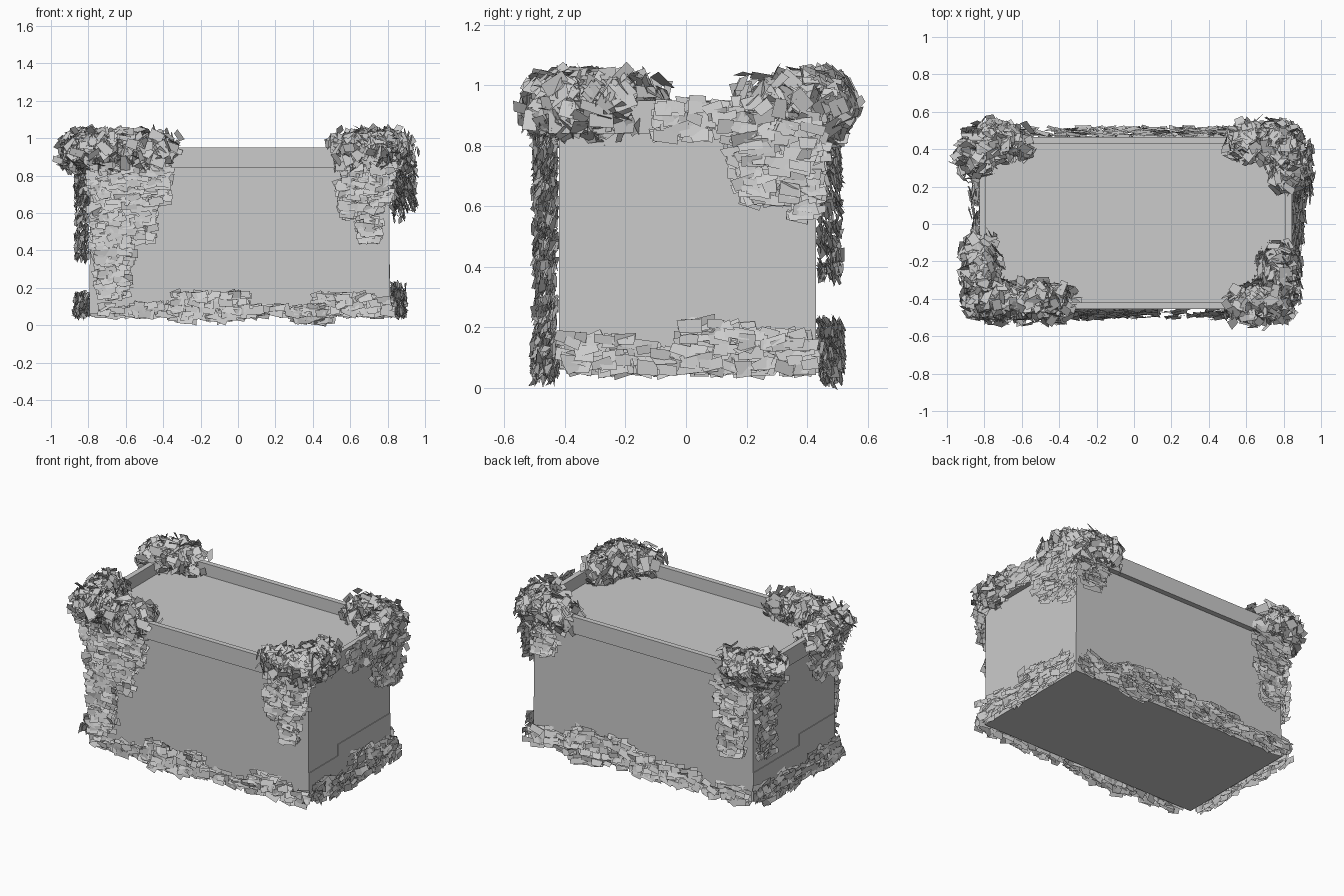
import bpy, bmesh, math, random
from mathutils import Vector

random.seed(7)
rnd = random.uniform

if "Cube" in bpy.data.objects:
    bpy.data.objects.remove(bpy.data.objects["Cube"])

stone = bpy.data.materials.new("plain grey")
stone.use_nodes = True
GREY = (0.6, 0.6, 0.6, 1)
stone.diffuse_color = GREY
stone.node_tree.nodes["Principled BSDF"].inputs["Base Color"].default_value = GREY


def finish(bm, name):
    mesh = bpy.data.meshes.new(name)
    bm.to_mesh(mesh)
    bm.free()
    mesh.materials.append(stone)
    obj = bpy.data.objects.new(name, mesh)
    bpy.context.collection.objects.link(obj)
    return obj


def add_box(bm, x0, x1, y0, y1, z0, z1):
    verts = bmesh.ops.create_cube(bm, size=1)["verts"]
    for v in verts:
        v.co = ((x0 + x1) / 2 + v.co.x * (x1 - x0),
                (y0 + y1) / 2 + v.co.y * (y1 - y0),
                (z0 + z1) / 2 + v.co.z * (z1 - z0))


# Building block
X0, X1, Y0, Y1 = -0.79, 0.81, -0.42, 0.43
BASE, EAVE, TOP, LIP = 0.06, 0.84, 0.95, 0.035
bm = bmesh.new()
add_box(bm, X0, X1, Y0, Y1, BASE, EAVE + 0.03)
finish(bm, "building_body")

# Parapet around the roof
bm = bmesh.new()
for y0, y1 in ((Y0 - LIP, Y0), (Y1, Y1 + LIP)):
    add_box(bm, X0 - LIP, X1 + LIP, y0, y1, EAVE, TOP)
for x0, x1 in ((X0 - LIP, X0), (X1, X1 + LIP)):
    add_box(bm, x0, x1, Y0, Y1, EAVE, TOP)
finish(bm, "roof_parapet")

# Stepped plinth plates on the short sides
bm = bmesh.new()
for x0, x1 in ((X0 - 0.004, X0), (X1, X1 + 0.004)):
    low, high = ((Y0, -0.12), (-0.12, Y1)) if x0 > 0 else ((-0.05, Y1), (Y0, -0.05))
    add_box(bm, x0, x1, *low, BASE, 0.25)
    add_box(bm, x0, x1, *high, BASE, 0.325)
finish(bm, "side_plinths")


# Leaves: four-sided blades lying across a given direction
def jitter(amount):
    return Vector((rnd(-1, 1), rnd(-1, 1), rnd(-1, 1))) * amount


def add_leaf(bm, pos, normal, length, width, along):
    n = normal.normalized()
    u = (along - n * along.dot(n)).normalized()
    v = n.cross(u)
    corners = ((-1, -1), (1, -0.8), (0.9, 1), (-1, 0.9))
    bm.faces.new([bm.verts.new(pos + u * a * length / 2 + v * b * width / 2
                               + jitter(0.006)) for a, b in corners])


def bush(name, points, radius, count):
    """Shaggy mound of leaves following a bent path."""
    bm = bmesh.new()
    pts = [Vector(p) for p in points]
    lengths = [(b - a).length for a, b in zip(pts, pts[1:])]
    for _ in range(count):
        i = random.choices(range(len(lengths)), lengths)[0]
        core = pts[i].lerp(pts[i + 1], rnd(0, 1))
        out = jitter(1).normalized()
        pos = core + out * radius * rnd(0.6, 1)
        add_leaf(bm, pos, out + jitter(0.7), rnd(0.05, 0.09), rnd(0.03, 0.06), jitter(1))
    finish(bm, name)


# Wall frames: point on wall from position along it, and outward direction
WALLS = {
    "front": (lambda u, d: (u, Y0 - d), Vector((0, -1, 0))),
    "back": (lambda u, d: (u, Y1 + d), Vector((0, 1, 0))),
    "left": (lambda u, d: (X1 + d, u), Vector((1, 0, 0))),
    "right": (lambda u, d: (X0 - d, u), Vector((-1, 0, 0))),
}


def ivy(bm, wall, u0, u1, z0, z1, depth, taper=0.0, inset=0.01):
    """Overlapping leaves on a wall, narrowing downwards by the taper."""
    place, out = WALLS[wall]
    mid, half = (u0 + u1) / 2, (u1 - u0) / 2
    for _ in range(int((u1 - u0) * (z1 - z0) * 2600) + 12):
        t = rnd(0, 1)
        u = mid + rnd(-half, half) * (1 - taper * (1 - t))
        x, y = place(u, rnd(inset, depth))
        side = out.cross(Vector((0, 0, 1)))
        tilt = out + Vector((0, 0, rnd(0.0, 0.5))) + jitter(0.3)
        add_leaf(bm, Vector((x, y, z0 + (z1 - z0) * t)), tilt,
                 rnd(0.05, 0.09), rnd(0.03, 0.045), side + jitter(0.3))


# Mounds on the four roof corners
Z = 0.93
bush("bush_front_right", [(-0.4, -0.42, Z), (-0.8, -0.42, Z), (-0.83, -0.14, Z)], 0.125, 1000)
bush("bush_back_right", [(-0.63, 0.44, Z), (-0.81, 0.44, Z), (-0.86, 0.33, Z)], 0.125, 620)
bush("bush_back_left", [(0.57, 0.44, Z), (0.8, 0.44, Z), (0.84, 0.25, Z)], 0.125, 750)
bush("bush_front_left", [(0.58, -0.43, Z), (0.76, -0.43, Z), (0.78, -0.17, Z)], 0.125, 750)

# Hanging strands: wall, span, bottom, top
strands = [
    ("front", -0.80, -0.54, 0.15, 0.86), ("front", -0.57, -0.43, 0.45, 0.86),
    ("front", -0.46, -0.37, 0.66, 0.86), ("front", 0.54, 0.64, 0.58, 0.86),
    ("front", 0.63, 0.77, 0.45, 0.86), ("front", 0.74, 0.82, 0.66, 0.86),
    ("left", 0.28, 0.46, 0.66, 0.86), ("left", 0.34, 0.45, 0.56, 0.8),
    ("right", 0.26, 0.43, 0.35, 0.86), ("right", -0.4, -0.12, 0.65, 0.86),
    ("back", -0.78, -0.56, 0.36, 0.86), ("back", 0.62, 0.8, 0.66, 0.86),
]
bm = bmesh.new()
for wall, u0, u1, z0, z1 in strands:
    ivy(bm, wall, u0, u1, z0, z1, 0.08, taper=0.5)
ivy(bm, "left", -0.08, 0.3, 0.83, 0.95, 0.1, inset=0.04)
ivy(bm, "left", 0.1, 0.45, 0.62, 0.9, 0.14, taper=0.6, inset=0.04)
finish(bm, "hanging_ivy")

# Growth along the foot of each wall: start, end, height
foot = {
    "front": [(-0.72, -0.3, 0.11), (-0.35, 0.05, 0.17), (0, 0.42, 0.1), (0.42, 0.8, 0.16)],
    "back": [(-0.78, -0.35, 0.13), (-0.4, 0.1, 0.17), (0.05, 0.5, 0.22), (0.45, 0.8, 0.16)],
    "left": [(-0.4, -0.12, 0.17), (-0.15, 0.03, 0.13), (0, 0.2, 0.22), (0.18, 0.42, 0.18)],
    "right": [(-0.4, -0.1, 0.17), (-0.12, 0.15, 0.13), (0.12, 0.42, 0.16)],
}
bm = bmesh.new()
for wall, patches in foot.items():
    for u0, u1, height in patches:
        ivy(bm, wall, u0, u1, 0.055, height, 0.085)
ivy(bm, "front", -0.35, 0.0, 0.025, 0.06, 0.08)
ivy(bm, "back", 0.3, 0.5, 0.02, 0.06, 0.08)
finish(bm, "foot_ivy")
